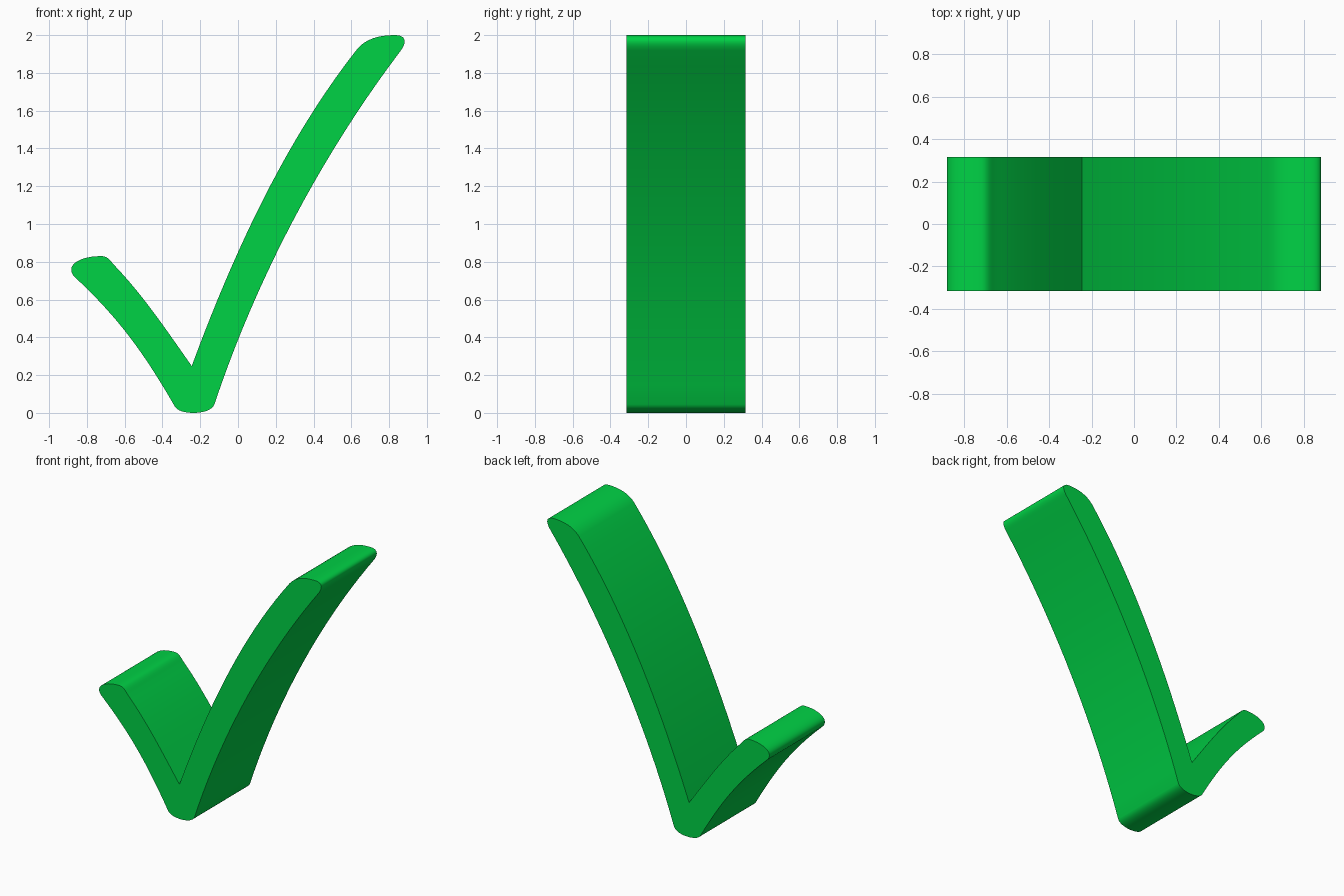
import bpy, bmesh, math
from mathutils import Vector
from mathutils.geometry import interpolate_bezier

if "Cube" in bpy.data.objects:
    bpy.data.objects.remove(bpy.data.objects["Cube"])

HALF_DEPTH = 0.315

# Outline in x/z: each row is handle 1, handle 2, end point, steps
START = (-0.245, 0.248)
SEGMENTS = [
    ((-0.03, 0.83), (0.245, 1.435), (0.63, 1.925), 20),      # long arm, upper edge
    ((0.675, 1.98), (0.745, 2.0), (0.83, 2.0), 8),           # long arm tip
    ((0.89, 2.0), (0.895, 1.965), (0.862, 1.918), 10),       # tip corner
    ((0.45, 1.375), (0.10, 0.72), (-0.125, 0.045), 20),      # long arm, lower edge
    ((-0.137, 0.012), (-0.19, 0.0), (-0.235, 0.0), 8),       # foot, right
    ((-0.28, 0.0), (-0.325, 0.01), (-0.338, 0.04), 8),       # foot, left
    ((-0.50, 0.32), (-0.63, 0.50), (-0.865, 0.72), 16),      # short arm, lower edge
    ((-0.89, 0.745), (-0.89, 0.775), (-0.858, 0.798), 8),    # short arm corner
    ((-0.82, 0.823), (-0.77, 0.83), (-0.72, 0.83), 8),       # short arm tip
    ((-0.69, 0.83), (-0.675, 0.805), (-0.655, 0.782), 6),    # tip shoulder
    ((-0.50, 0.62), (-0.38, 0.44), START, 16),               # short arm, upper edge
]


def outline():
    pts, p0 = [], START
    for h1, h2, p1, steps in SEGMENTS:
        a, b, c, d = (Vector((x, -HALF_DEPTH, z)) for x, z in (p0, h1, h2, p1))
        pts += interpolate_bezier(a, b, c, d, steps + 1)[:-1]
        p0 = p1
    return pts


# Extrude the tick outline through the depth
bm = bmesh.new()
face = bm.faces.new([bm.verts.new(p) for p in outline()])
ext = bmesh.ops.extrude_face_region(bm, geom=[face], use_keep_orig=True)
moved = [g for g in ext["geom"] if isinstance(g, bmesh.types.BMVert)]
bmesh.ops.translate(bm, vec=(0, 2 * HALF_DEPTH, 0), verts=moved)
bmesh.ops.recalc_face_normals(bm, faces=bm.faces)

mesh = bpy.data.meshes.new("check_mark")
bm.to_mesh(mesh)
bm.free()
tick = bpy.data.objects.new("check_mark", mesh)
bpy.context.collection.objects.link(tick)

# Single green colour
green = bpy.data.materials.new("green")
green.diffuse_color = (0.0, 0.645, 0.06, 1)
green.use_nodes = True
green.node_tree.nodes["Principled BSDF"].inputs["Base Color"].default_value = green.diffuse_color
mesh.materials.append(green)

bpy.context.view_layer.objects.active = tick
tick.select_set(True)
bpy.ops.object.shade_smooth_by_angle(angle=math.radians(35))
